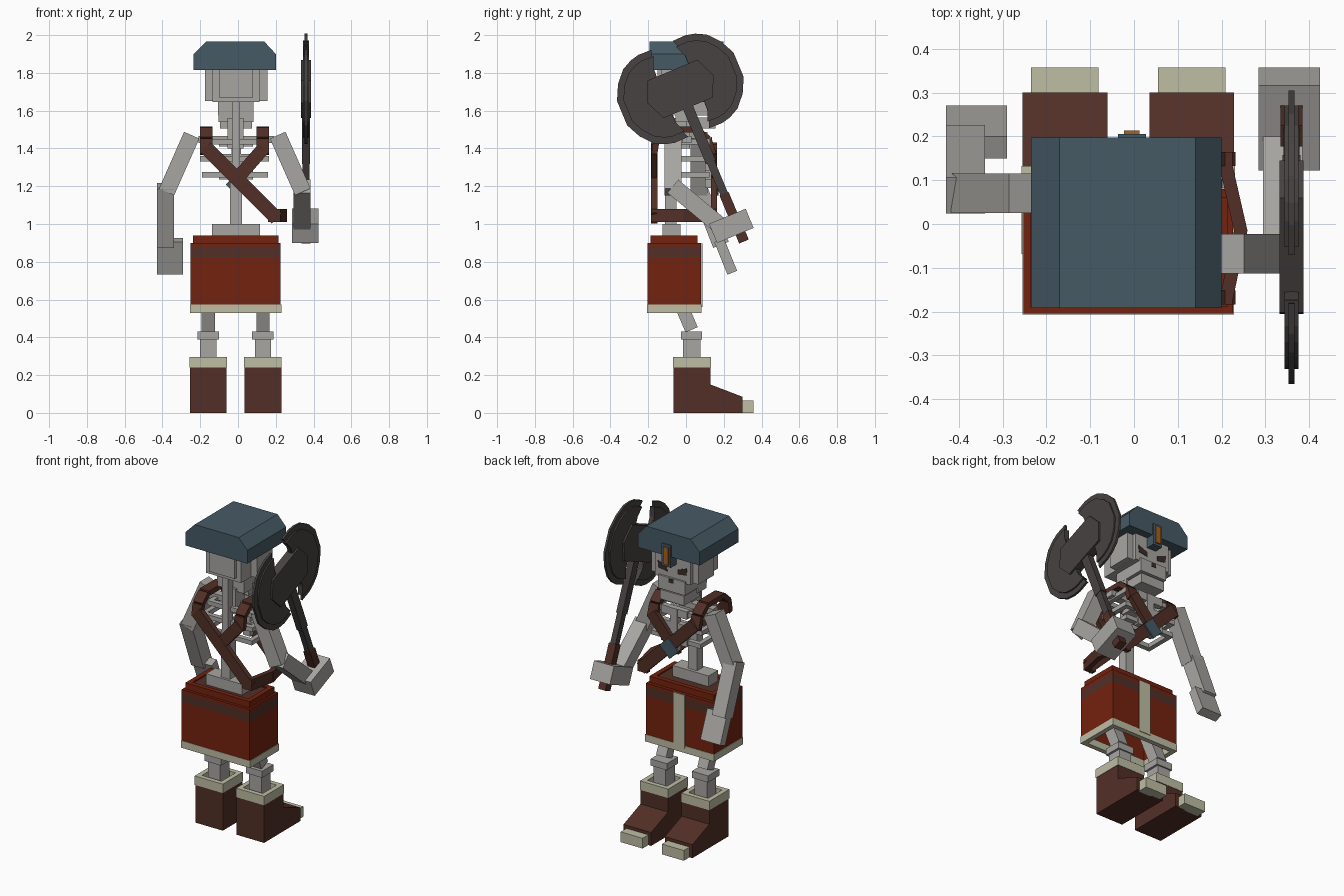
import bpy, bmesh, math
from mathutils import Vector, Matrix

cube = bpy.data.objects.get("Cube")
if cube:
    bpy.data.objects.remove(cube, do_unlink=True)


def material(name, r, g, b):
    lin = [((c / 255 + 0.055) / 1.055) ** 2.4 for c in (r, g, b)] + [1.0]
    m = bpy.data.materials.new(name)
    m.use_nodes = True
    m.diffuse_color = lin
    m.node_tree.nodes["Principled BSDF"].inputs["Base Color"].default_value = lin
    return m


BONE = material("bone grey", 168, 166, 162)
CREAM = material("fur cream", 190, 189, 164)
RED = material("cloth red", 116, 34, 14)
BROWN = material("leather brown", 82, 47, 38)
BLUE = material("helmet blue", 70, 90, 101)
IRON = material("dark iron", 70, 66, 65)
ORANGE = material("badge orange", 165, 98, 28)
DARK = material("socket dark", 58, 46, 42)


def finish(name, bm, mat):
    bmesh.ops.recalc_face_normals(bm, faces=bm.faces)
    me = bpy.data.meshes.new(name)
    bm.to_mesh(me)
    bm.free()
    me.materials.append(mat)
    ob = bpy.data.objects.new(name, me)
    bpy.context.collection.objects.link(ob)
    return ob


def box(name, x, y, z, mat):
    bm = bmesh.new()
    size = Matrix.Diagonal((x[1] - x[0], y[1] - y[0], z[1] - z[0], 1))
    mid = Matrix.Translation((sum(x) / 2, sum(y) / 2, sum(z) / 2))
    bmesh.ops.create_cube(bm, size=1, matrix=mid @ size)
    return finish(name, bm, mat)


def bar(name, p, q, w, d, mat, side=(1, 0, 0)):
    """Box from p to q; w is measured along the side direction, d across it."""
    p, q = Vector(p), Vector(q)
    up = (q - p).normalized()
    dep = up.cross(Vector(side)).normalized()
    wid = dep.cross(up)
    rot = Matrix((wid, dep, up)).transposed().to_4x4()
    bm = bmesh.new()
    bmesh.ops.create_cube(bm, size=1, matrix=Matrix.Translation((p + q) / 2) @ rot
                          @ Matrix.Diagonal((w, d, (q - p).length, 1)))
    return finish(name, bm, mat)


def ring(name, x, y, z, t, mat):
    """Hollow rectangular tube with wall thickness t."""
    bm = bmesh.new()
    loops = []
    for o in (0, t):
        for h in z:
            loops.append([bm.verts.new((a, b, h)) for a, b in (
                (x[0] + o, y[0] + o), (x[1] - o, y[0] + o), (x[1] - o, y[1] - o), (x[0] + o, y[1] - o))])
    for i, j in ((0, 1), (1, 3), (3, 2), (2, 0)):
        for k in range(4):
            n = (k + 1) % 4
            bm.faces.new((loops[i][k], loops[i][n], loops[j][n], loops[j][k]))
    return finish(name, bm, mat)


def prism(name, points, place, lo, hi, mat):
    """Extrude a 2D outline; place(u, v, w) gives the 3D position."""
    bm = bmesh.new()
    a = [bm.verts.new(place(u, v, lo)) for u, v in points]
    b = [bm.verts.new(place(u, v, hi)) for u, v in points]
    bm.faces.new(a)
    bm.faces.new(b[::-1])
    for i in range(len(a)):
        n = (i + 1) % len(a)
        bm.faces.new((a[i], a[n], b[n], b[i]))
    return finish(name, bm, mat)


def side_plane(u, v, w):
    return (w, u, v)


# Boots and legs
boot = [(-.065, 0), (.3, 0), (.3, .085), (.13, .15), (.13, .24), (-.065, .24)]
for tag, c in (("right", -.158), ("left", .132)):
    prism(tag + "_boot", boot, side_plane, c - .097, c + .097, BROWN)
    ring(tag + "_boot_cuff", (c - .099, c + .099), (-.068, .132), (.24, .297), .03, CREAM)
    box(tag + "_boot_toe", (c - .077, c + .077), (.29, .358), (0, .065), CREAM)
    box(tag + "_shin", (c - .043, c + .043), (-.015, .077), (.23, .39), BONE)
    box(tag + "_knee", (c - .057, c + .057), (-.027, .086), (.388, .43), BONE)
    bar(tag + "_thigh", (c, .03, .44), (c, -.09, .72), .07, .07, BONE)

# Skirt with hem, band, belt and front stripe
SX, SY = (-.252, .226), (-.205, .08)
ring("skirt_hem", (-.255, .229), (-.207, .083), (.53, .575), .03, CREAM)
ring("skirt_cloth", SX, SY, (.575, .82), .02, RED)
ring("skirt_band", SX, SY, (.82, .88), .02, BROWN)
ring("skirt_top", SX, SY, (.88, .9), .04, RED)
ring("belt", (-.238, .214), (-.188, .06), (.9, .94), .03, RED)
box("waist_lid", (-.22, .195), (-.17, .04), (.9, .932), BROWN)
box("skirt_stripe", (-.052, .03), (.08, .087), (.56, .898), CREAM)

# Pelvis, spine and ribs
box("pelvis", (-.138, .116), (-.125, -.03), (.93, 1.0), BONE)
box("lower_spine", (-.043, .02), (-.11, -.05), (.98, 1.3), BONE)
box("upper_spine", (-.032, .01), (-.115, -.065), (1.3, 1.66), BONE)
for i, (x0, x1, z) in enumerate(((-.19, .16, 1.26), (-.2, .165, 1.345), (-.155, .165, 1.435))):
    ring("rib_%d" % (i + 1), (x0, x1), (-.09, .125), (z - .014, z + .014), .03, BONE)
    box("rib_cap_%d" % (i + 1), (-.1, .08), (.1, .135), (z - .025, z + .025), BONE)
box("breastbone", (-.035, .015), (.1, .138), (1.19, 1.46), BONE)
box("collar_bone", (-.21, .19), (-.02, .03), (1.43, 1.465), BONE)
box("neck", (-.055, .03), (-.07, .02), (1.4, 1.56), BONE)

# Skull
box("skull_sides", (-.175, .155), (-.03, .125), (1.65, 1.82), BONE)
box("skull_core", (-.135, .113), (-.13, .15), (1.645, 1.82), BONE)
box("skull_back", (-.1, .08), (-.15, -.1), (1.67, 1.82), BONE)
box("upper_jaw", (-.105, .083), (-.06, .162), (1.575, 1.66), BONE)
box("lower_jaw", (-.095, .073), (.0, .155), (1.505, 1.565), BONE)
box("jaw_hinge", (-.104, .082), (-.055, .03), (1.54, 1.6), BONE)
for s in (-1, 1):
    c = -.01 + s * .068
    prism("eye_left" if s > 0 else "eye_right",
          [(c - s * .032, 1.69), (c + s * .03, 1.7), (c + s * .035, 1.745), (c - s * .03, 1.72)],
          lambda u, v, w: (u, w, v), .148, .153, DARK)
box("nose_hole", (-.026, .006), (.16, .165), (1.63, 1.655), DARK)

# Helmet with badge
prism("helmet", [(-.235, 1.815), (.2, 1.815), (.2, 1.9), (.14, 1.965), (-.17, 1.965), (-.235, 1.9)],
      lambda u, v, w: (u, w, v), -.192, .198, BLUE)
box("badge_frame", (-.037, .027), (.15, .206), (1.75, 1.89), BLUE)
box("badge", (-.023, .013), (.2, .214), (1.765, 1.875), ORANGE)

# Shoulder straps crossing at the chest and back, then wrapping the left hip
for tag, x in (("right", -.167), ("left", .13)):
    path = [(-.168, 1.37), (-.155, 1.45), (-.1, 1.5), (.06, 1.5), (.12, 1.45), (.145, 1.37)]
    for i in range(5):
        (y0, z0), (y1, z1) = path[i], path[i + 1]
        bar("%s_shoulder_strap_%d" % (tag, i + 1), (x, y0, z0), (x, y1, z1), .066, .032, BROWN)
for tag, y in (("back", -.168), ("front", .148)):
    bar(tag + "_long_strap", (-.17, y, 1.405), (.205, y, 1.03), .032, .075, BROWN, (0, 1, 0))
    bar(tag + "_short_strap", (.135, y, 1.4), (-.01, y, 1.235), .03, .07, BROWN, (0, 1, 0))
    box(tag + "_hip_strap", (.16, .225), (y - .016, y + .016), (1.01, 1.08), BROWN)
bar("hip_strap_rear", (.21, -.175, 1.045), (.245, -.01, 1.045), .03, .07, BROWN)
bar("hip_strap_fore", (.245, -.02, 1.045), (.205, .155, 1.045), .03, .07, BROWN)
bar("chest_buckle", (.035, .167, 1.25), (-.035, .167, 1.18), .012, .085, BLUE, (0, 1, 0))

# Right arm hanging down
bar("right_upper_arm", (-.245, .07, 1.47), (-.378, .07, 1.17), .09, .088, BONE, (0, 1, 0))
bar("right_forearm", (-.385, .065, 1.2), (-.385, .185, .89), .09, .088, BONE)
bar("right_hand", (-.36, .175, .915), (-.36, .245, .742), .14, .055, BONE)

# Left arm bent forward, holding the axe
bar("left_upper_arm", (.21, -.068, 1.47), (.343, -.068, 1.17), .09, .09, BONE, (0, 1, 0))
bar("left_forearm", (.34, -.07, 1.2), (.34, .2, .975), .09, .09, BONE)
bar("left_hand", (.355, .143, .95), (.355, .337, 1.03), .14, .11, BONE)

# Axe laid out in its own tilted frame: a across the head, b along the shaft
AX = .36
U, V = Vector((0, -.385, .923)), Vector((0, .923, .385))


def axe(a, b, w=0):
    return Vector((AX + w, -.03, 1.715)) + V * a + U * b


bar("axe_shaft_lower", axe(0, -.8), axe(0, -.4), .036, .042, IRON)
bar("axe_shaft_upper", axe(0, -.42), axe(0, 0), .042, .056, IRON)
bar("axe_grip_upper", axe(0, -.72), axe(0, -.6), .05, .052, BROWN)
bar("axe_pommel", axe(0, -.875), axe(0, -.79), .05, .055, BROWN)
prism("axe_block", [(-.19, 0), (-.142, .108), (.142, .108), (.19, 0), (.142, -.108), (-.142, -.108)],
      axe, -.027, .027, IRON)
upper = [(.06, .25), (.135, .252), (.185, .24), (.24, .212), (.295, .15), (.334, .07)]
inner = [(.09, .11), (.088, .18)]
for tag, s in (("rear", -1), ("fore", 1)):
    edge = [(s * a, b) for a, b in upper]
    edge += [(s * a, -b) for a, b in upper[::-1]]
    edge += [(s * a, -b) for a, b in inner[::-1]] + [(s * a, b) for a, b in inner]
    prism(tag + "_blade_edge", edge, axe, -.007, .007, IRON)
    core = [(s * .1 + (a - s * .1) * .86, b * .86) for a, b in edge]
    prism(tag + "_blade_core", core, axe, -.016, .016, IRON)
